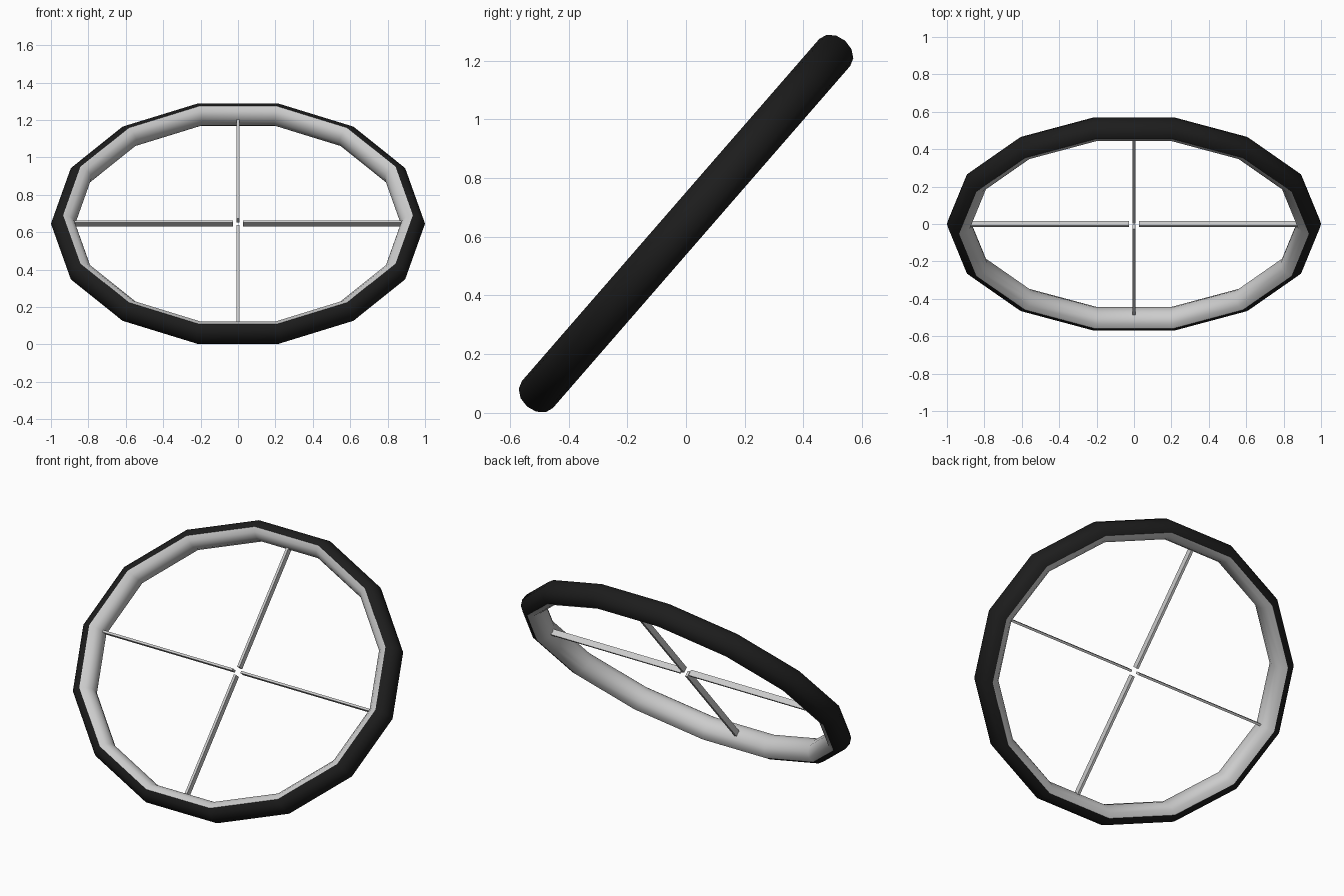
import bpy, bmesh
from math import sin, cos, pi, radians
from mathutils import Matrix

if "Cube" in bpy.data.objects:
    bpy.data.objects.remove(bpy.data.objects["Cube"])

SEG, R, A, B = 14, 0.935, 0.065, 0.07      # rim sides, rim radius, tube half-widths
TILT = (Matrix.Translation((0, 0, 0.645)) @ Matrix.Rotation(radians(49), 4, 'X')
        @ Matrix.Diagonal((1, 0.847, 1, 1)))

black = bpy.data.materials.new("black_rubber")
black.diffuse_color = (0.012, 0.012, 0.012, 1)
black.use_nodes = True
black.node_tree.nodes["Principled BSDF"].inputs["Base Color"].default_value = black.diffuse_color


def finish(name, bm, mat=None):
    bmesh.ops.transform(bm, matrix=TILT, verts=bm.verts)
    bmesh.ops.recalc_face_normals(bm, faces=bm.faces)
    mesh = bpy.data.meshes.new(name)
    bm.to_mesh(mesh)
    bm.free()
    ob = bpy.data.objects.new(name, mesh)
    bpy.context.collection.objects.link(ob)
    if mat:
        mesh.materials.append(mat)
    return ob


def half_ring(name, start, mat=None):
    """Sweep half of the tube section around the wheel."""
    bm = bmesh.new()
    rings = []
    for i in range(SEG):
        u = 2 * pi * i / SEG
        ring = []
        for k in range(7):
            v = start + pi * k / 6
            r = R + A * cos(v)
            ring.append(bm.verts.new((r * cos(u), r * sin(u), B * sin(v))))
        rings.append(ring)
    for i in range(SEG):
        p, q = rings[i], rings[(i + 1) % SEG]
        for k in range(6):
            # winding gives normals pointing out of the tube
            bm.faces.new((p[k], q[k], q[k + 1], p[k + 1]))
    bmesh.ops.transform(bm, matrix=TILT, verts=bm.verts)
    mesh = bpy.data.meshes.new(name)
    bm.to_mesh(mesh)
    bm.free()
    ob = bpy.data.objects.new(name, mesh)
    bpy.context.collection.objects.link(ob)
    if mat:
        mesh.materials.append(mat)
    bpy.ops.object.select_all(action='DESELECT')
    ob.select_set(True)
    bpy.context.view_layer.objects.active = ob
    bpy.ops.object.shade_smooth_by_angle(angle=radians(36))


# Black outer half and grey inner half of the rim
half_ring("outer_grip", -pi / 2, black)
half_ring("inner_rim", pi / 2)

# Four thin flat spokes with a small gap at the middle
inner, outer = 0.027, 0.88
for i in range(4):
    bm = bmesh.new()
    end = outer if i % 2 == 0 else outer * cos(pi / SEG)
    bmesh.ops.create_cube(bm, size=1)
    m = (Matrix.Rotation(i * pi / 2, 4, 'Z')
         @ Matrix.Translation(((inner + end) / 2, 0, 0))
         @ Matrix.Diagonal((end - inner, 0.015, 0.034, 1)))
    bmesh.ops.transform(bm, matrix=m, verts=bm.verts)
    finish(f"spoke_{i + 1}", bm)
